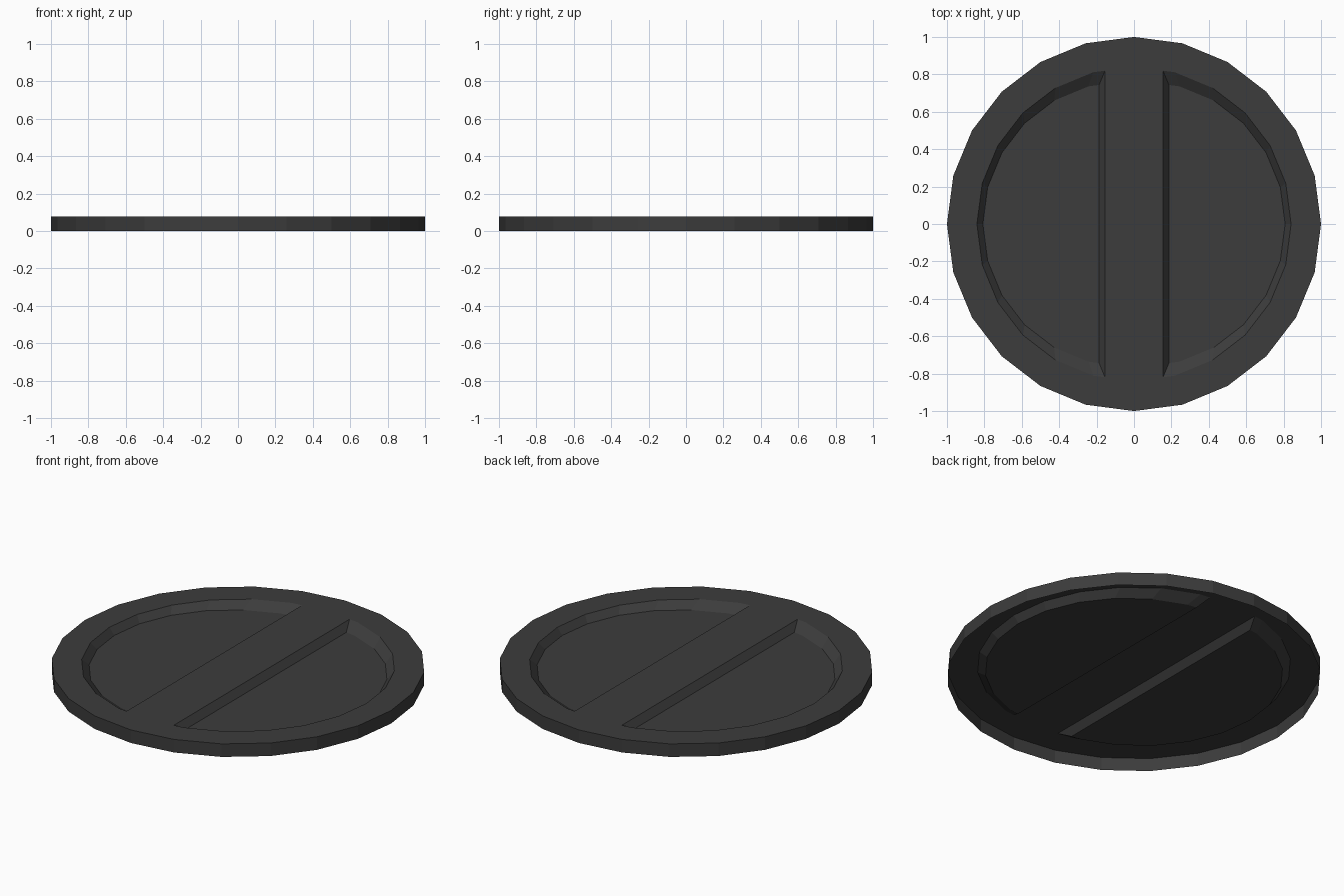
import bpy, bmesh
from math import sin, cos, tau

if "Cube" in bpy.data.objects:
    bpy.data.objects.remove(bpy.data.objects["Cube"])

N, H, DEPTH = 24, 0.077, 0.04      # sides, height, pocket depth
R_IN, BAR = 0.84, 0.155            # pocket radius, half width of the centre bar
SHRINK = 0.907                     # pocket floor size against its opening

mat = bpy.data.materials.new("dark_grey")
mat.diffuse_color = (0.045, 0.045, 0.045, 1)
mat.use_nodes = True
mat.node_tree.nodes["Principled BSDF"].inputs["Base Color"].default_value = mat.diffuse_color

bm = bmesh.new()


def ring(r, z):
    return [bm.verts.new((r * cos(tau * i / N), r * sin(tau * i / N), z)) for i in range(N)]


def bridge(a, b):
    n = len(a)
    for i in range(n):
        j = (i + 1) % n
        bm.faces.new((a[i], a[j], b[j], b[i]))


# outer wall (open underneath) and flat rim
low, top, inner = ring(1, 0), ring(1, H), ring(R_IN, H)
bridge(low, top)
bridge(top, inner)

# where the bar sides meet the 24-sided pocket circle
a = tau / N
y_bar = R_IN - BAR * (1 - cos(a)) / sin(a)

# centre bar
bar = [(BAR, -y_bar), (BAR, y_bar), (0, R_IN), (-BAR, y_bar), (-BAR, -y_bar), (0, -R_IN)]
bm.faces.new([bm.verts.new((x, y, H)) for x, y in bar])

# two D-shaped pockets with sloped walls
outline = [(BAR, -y_bar)]
outline += [(R_IN * cos(a * i), R_IN * sin(a * i)) for i in range(-5, 6)]
outline += [(BAR, y_bar)]
cx = (BAR + R_IN) / 2
for s in (1, -1):
    pts = [(s * x, s * y) for x, y in outline]
    edge = [bm.verts.new((x, y, H)) for x, y in pts]
    floor = [bm.verts.new((s * cx + (x - s * cx) * SHRINK, y * SHRINK, H - DEPTH)) for x, y in pts]
    bridge(edge, floor)
    bm.faces.new(floor)

bmesh.ops.remove_doubles(bm, verts=bm.verts, dist=1e-4)
mesh = bpy.data.meshes.new("round_cover")
bm.to_mesh(mesh)
bm.free()
mesh.materials.append(mat)
obj = bpy.data.objects.new("round_cover", mesh)
bpy.context.collection.objects.link(obj)
